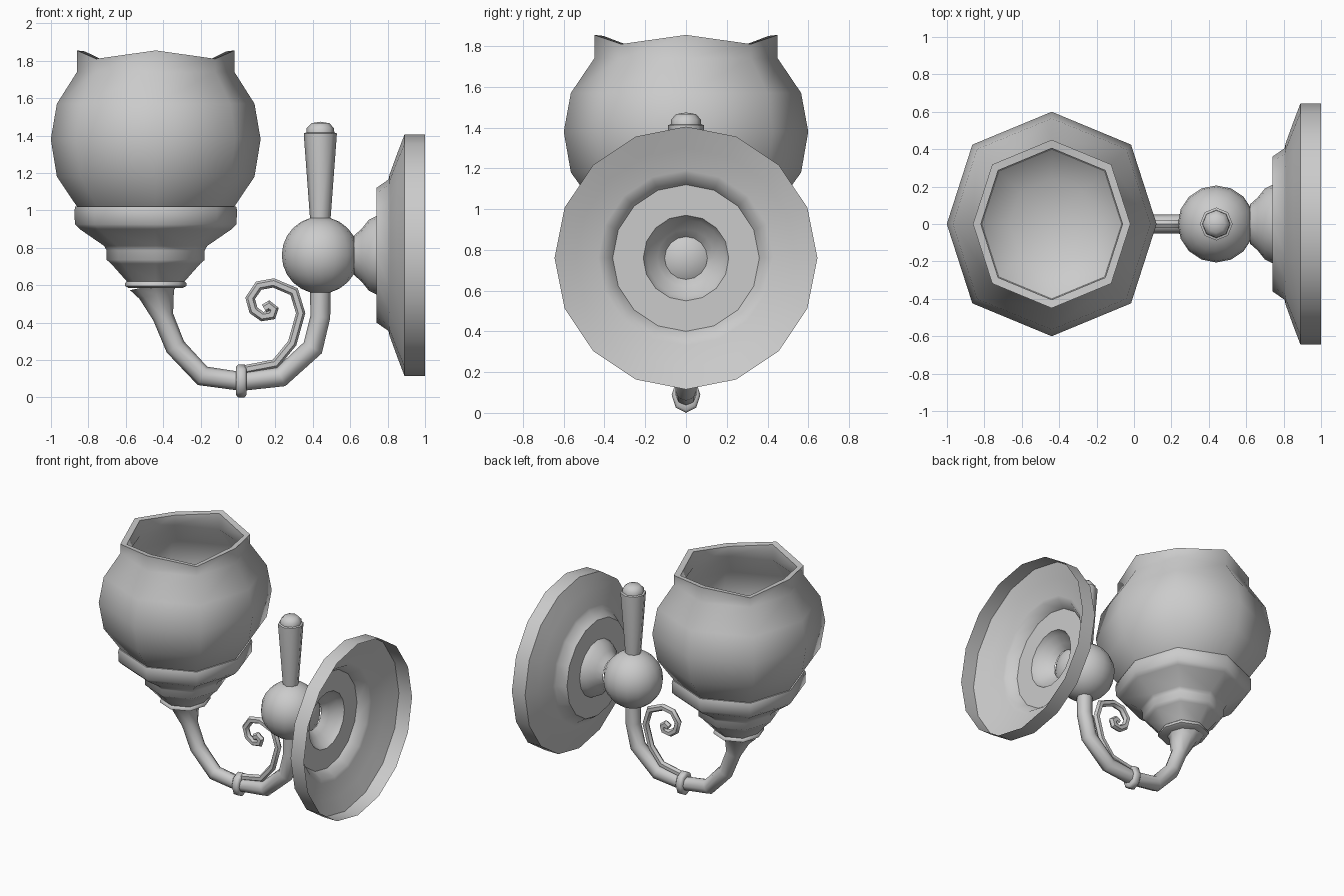
import bpy, bmesh
from math import sin, cos, pi, radians
from mathutils import Vector

if "Cube" in bpy.data.objects:
    bpy.data.objects.remove(bpy.data.objects["Cube"])


def finish(name, bm, angle=50):
    bmesh.ops.remove_doubles(bm, verts=bm.verts, dist=1e-5)
    bmesh.ops.recalc_face_normals(bm, faces=bm.faces)
    me = bpy.data.meshes.new(name)
    bm.to_mesh(me)
    bm.free()
    ob = bpy.data.objects.new(name, me)
    bpy.context.collection.objects.link(ob)
    bpy.ops.object.select_all(action='DESELECT')
    ob.select_set(True)
    bpy.context.view_layer.objects.active = ob
    bpy.ops.object.shade_smooth_by_angle(angle=radians(angle))
    return ob


def skin(bm, rings, caps=False):
    rows = [[bm.verts.new(p) for p in r] for r in rings]
    n = len(rows[0])
    for a, b in zip(rows, rows[1:]):
        for i in range(n):
            j = (i + 1) % n
            bm.faces.new((a[i], a[j], b[j], b[i]))
    if caps:
        bm.faces.new(rows[0])
        bm.faces.new(rows[-1])


def lathe(name, profile, n, place):
    """Revolve (radius, height) points; place maps (r, angle, h) to a position."""
    bm = bmesh.new()
    skin(bm, [[place(max(r, 1e-6), 2 * pi * i / n, h) for i in range(n)] for r, h in profile])
    return finish(name, bm)


def tube(name, path, n=8):
    """Tapered mitred tube through (x, z, radius) points in the y = 0 plane."""
    bm = bmesh.new()
    pts = [Vector((x, 0, z)) for x, z, _ in path]
    rings = []
    for k, p in enumerate(pts):
        d0 = (p - pts[max(k - 1, 0)]).normalized()
        d1 = (pts[min(k + 1, len(pts) - 1)] - p).normalized()
        t = (d0 + d1).normalized()
        side = Vector((-t.z, 0, t.x))
        miter = 1 / max(t.dot(d1 if d1.length else d0), 0.7)
        r = path[k][2]
        rings.append([p + side * (r * miter * cos(2 * pi * i / n)) + Vector((0, r * sin(2 * pi * i / n), 0))
                      for i in range(n)])
    skin(bm, rings, True)
    return finish(name, bm)


CX, STEM_X, AXIS_Z = -0.44, 0.44, 0.76


def shade_place(r, a, h):
    # slightly squeezed octagon; rim dips at the diagonals
    x = cos(a) * (0.935 if abs(sin(a)) < 0.1 else 1)
    dip = 0.045 if h > 1.8 and abs(sin(2 * a)) > 0.5 else 0
    return Vector((CX + r * x, r * sin(a), h - dip))


def upright(cx, squeeze=1.0):
    return lambda r, a, h: Vector((cx + r * cos(a) * squeeze, r * sin(a), h))


def sideways(r, a, h):
    return Vector((h, r * sin(a), AXIS_Z + r * cos(a)))


# Glass shade with thick scalloped rim and inner skin
lathe("glass_shade", [(0.43, 1.0), (0.45, 1.02), (0.565, 1.18), (0.60, 1.38), (0.565, 1.57),
                      (0.45, 1.74), (0.45, 1.855), (0.405, 1.85), (0.405, 1.73), (0.53, 1.56),
                      (0.565, 1.38), (0.53, 1.19), (0.42, 1.03), (0.24, 0.93), (0, 0.90)], 8, shade_place)

# Stepped cup under the shade
lathe("shade_cup", [(0.40, 1.02), (0.46, 1.02), (0.465, 1.0), (0.462, 0.925), (0.435, 0.90),
                    (0.295, 0.81), (0.28, 0.785), (0.28, 0.735), (0.255, 0.715), (0.165, 0.62),
                    (0.175, 0.61), (0.175, 0.595), (0.155, 0.585), (0, 0.585)], 8, shade_place)

# Swan-neck arm
tube("arm", [(-0.445, 0.60, 0.135), (-0.435, 0.55, 0.095), (-0.40, 0.43, 0.056), (-0.335, 0.27, 0.054),
             (-0.19, 0.115, 0.052), (0.02, 0.085, 0.05), (0.23, 0.11, 0.052),
             (0.40, 0.265, 0.054), (0.44, 0.43, 0.053), (0.44, 0.60, 0.055)])

# Curled scroll along the arm
scroll = [(0.02, 0.145), (0.20, 0.18), (0.29, 0.29), (0.335, 0.45), (0.30, 0.565), (0.19, 0.612),
          (0.11, 0.597), (0.065, 0.53), (0.083, 0.465), (0.13, 0.432), (0.18, 0.44),
          (0.19, 0.47), (0.165, 0.49), (0.14, 0.475)]
tube("scroll", [(x, z, 0.024) for x, z in scroll], 6)

# Band clasping arm and scroll
lathe("arm_band", [(0.05, -0.01), (0.075, -0.01), (0.088, 0.0), (0.088, 0.035), (0.075, 0.045), (0.05, 0.045)], 8,
      lambda r, a, h: Vector((h, 0.8 * r * sin(a), 0.088 + r * cos(a))))

# Ball joint
bm = bmesh.new()
bmesh.ops.create_uvsphere(bm, u_segments=16, v_segments=12, radius=0.206)
bmesh.ops.translate(bm, verts=bm.verts, vec=(STEM_X, 0, AXIS_Z))
finish("ball_joint", bm)

# Finial handle with domed tip
lathe("finial", [(0.052, 0.92), (0.056, 0.97), (0.088, 1.40), (0.088, 1.412), (0.075, 1.416),
                 (0.073, 1.44), (0.048, 1.466), (0, 1.474)], 8, upright(STEM_X))

# Hollow stepped wall plate, open at the back
lathe("wall_plate", [(0.645, 1.0), (0.645, 0.89), (0.54, 0.85), (0.43, 0.81), (0.405, 0.805), (0.36, 0.74),
                     (0.21, 0.74), (0.19, 0.70), (0.14, 0.66), (0.105, 0.62)], 16, sideways)
